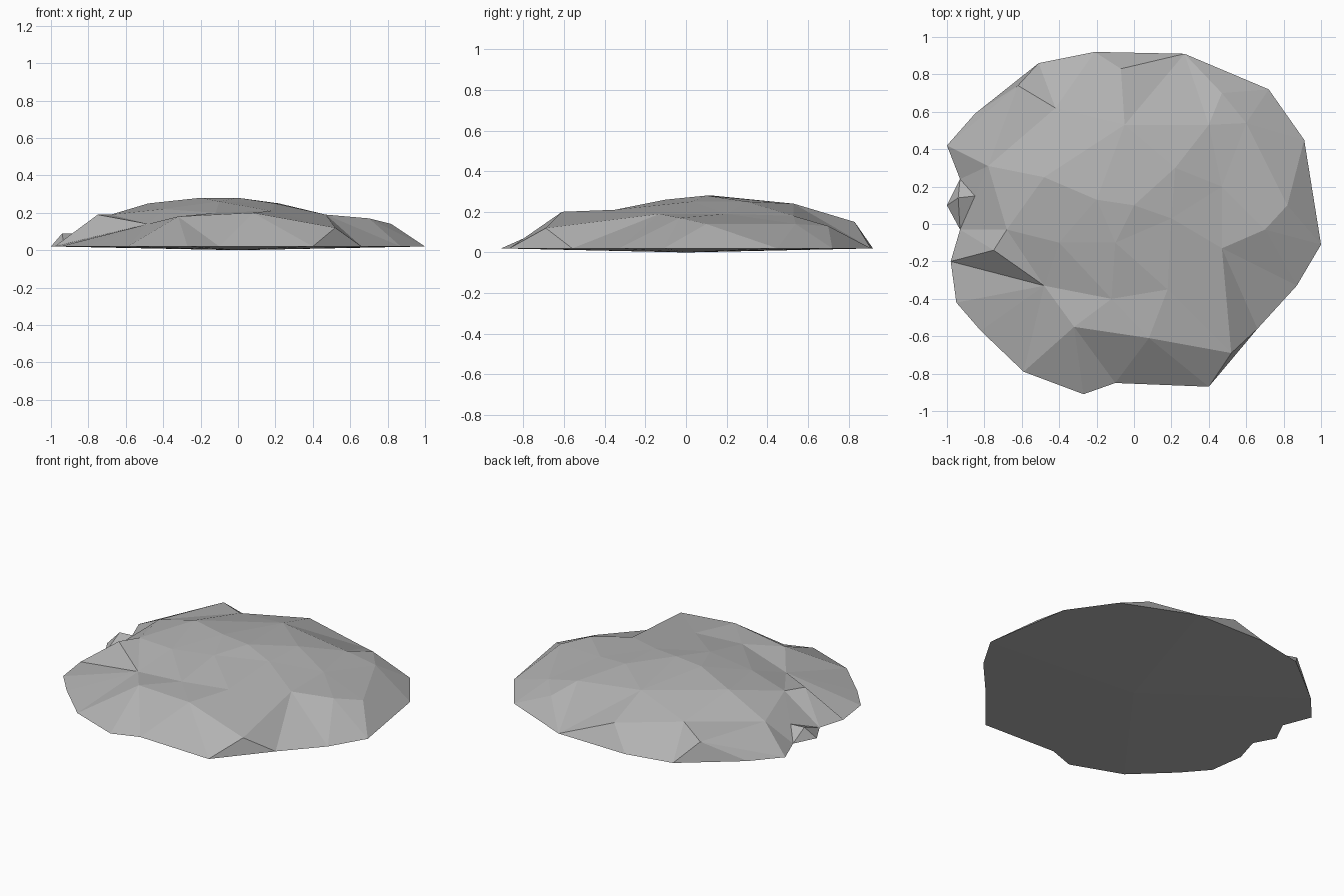
import bpy
import bmesh
from mathutils import Vector
from mathutils.geometry import delaunay_2d_cdt

default_cube = bpy.data.objects.get("Cube")
if default_cube:
    bpy.data.objects.remove(default_cube, do_unlink=True)

RIM_HEIGHT = 0.02

# Ground outline, counter-clockwise from the right-hand tip
rim_outline = [
    (1, -.11), (.91, .45), (.72, .72), (.27, .91), (-.21, .92),
    (-.51, .86), (-.85, .59), (-1, .42), (-.93, .24), (-1, .1),
    (-.93, -.03), (-.98, -.2), (-.95, -.42), (-.82, -.57), (-.59, -.79),
    (-.27, -.91), (-.1, -.85), (.4, -.87), (.66, -.56), (.87, -.33),
]

# Broken shoulder of the rock: steep faces fall from here to the rim
shoulder_points = [
    (.82, .1, .14), (.7, -.03, .17), (.6, .54, .14), (.47, .7, .13),
    (-.07, .83, .15), (-.62, .74, .14), (-.42, .62, .17),
    (-.78, .31, .15), (-.94, .14, .09), (-.85, .15, .09),
    (-.75, -.14, .19), (-.48, -.33, .14), (-.32, -.55, .18),
    (.08, -.61, .2), (.52, -.69, .12), (.47, -.13, .19),
]

# Gently rounded crown
crown_points = [
    (-.2, .13, .28), (0, .1, .28), (.2, .03, .25), (-.48, .25, .25),
    (-.1, -.1, .26), (-.12, -.4, .2), (.18, -.35, .21), (.22, .3, .25),
    (-.05, .53, .24), (.4, .53, .18), (-.68, -.03, .19),
    (-.4, -.1, .22), (.47, .2, .19),
]

# Sharp creases that must survive as edges of the facets
crease_lines = [
    [(-1, .42), (-.62, .74), (-.42, .62)],
    [(-1, .42), (-.78, .31), (-.93, .24)],
    [(-.75, -.14), (-.98, -.2), (-.48, -.33), (-.75, -.14)],
    [(-.1, -.85), (-.32, -.55), (.08, -.61), (.52, -.69), (.4, -.87)],
    [(.52, -.69), (.66, -.56), (.47, -.13), (.52, -.69)],
    [(.91, .45), (.82, .1), (1, -.11)],
]


def make_material(name, color):
    material = bpy.data.materials.new(name)
    material.use_nodes = True
    material.diffuse_color = color
    shader = next(node for node in material.node_tree.nodes
                  if node.type == "BSDF_PRINCIPLED")
    shader.inputs["Base Color"].default_value = color
    shader.inputs["Roughness"].default_value = 0.9
    return material


def facet_surface(outline, inner_points, creases):
    """Triangulate the plan inside the outline, then lift it to its heights."""
    points = [(x, y, RIM_HEIGHT) for x, y in outline] + inner_points
    plan = [Vector((x, y)) for x, y, z in points]
    index_of = {(x, y): i for i, (x, y, z) in enumerate(points)}
    edges = [(index_of[start], index_of[end])
             for line in creases for start, end in zip(line, line[1:])]
    result = delaunay_2d_cdt(plan, edges, [list(range(len(outline)))], 1, 1e-5)
    flat_verts, faces, sources = result[0], result[2], result[3]
    lifted = []
    for position, source in zip(flat_verts, sources):
        height = points[source[0]][2] if source else RIM_HEIGHT
        lifted.append((position.x, position.y, height))
    return lifted, faces


# Rock mound: faceted upper surface
verts, faces = facet_surface(rim_outline, shoulder_points + crown_points,
                             crease_lines)
bm = bmesh.new()
bm_verts = [bm.verts.new(v) for v in verts]
for face in faces:
    bm.faces.new([bm_verts[i] for i in face])

# Shallow underside: the rim closes to one low centre point
rim_edges = [edge for edge in bm.edges if edge.is_boundary]
base_centre = bm.verts.new((0, 0, 0))
for edge in rim_edges:
    bm.faces.new([edge.verts[0], edge.verts[1], base_centre])
bmesh.ops.recalc_face_normals(bm, faces=bm.faces[:])

mesh = bpy.data.meshes.new("rock_mound")
bm.to_mesh(mesh)
bm.free()
mesh.materials.append(make_material("stone grey", (0.45, 0.45, 0.45, 1)))
rock_mound = bpy.data.objects.new("rock_mound", mesh)
bpy.context.collection.objects.link(rock_mound)
